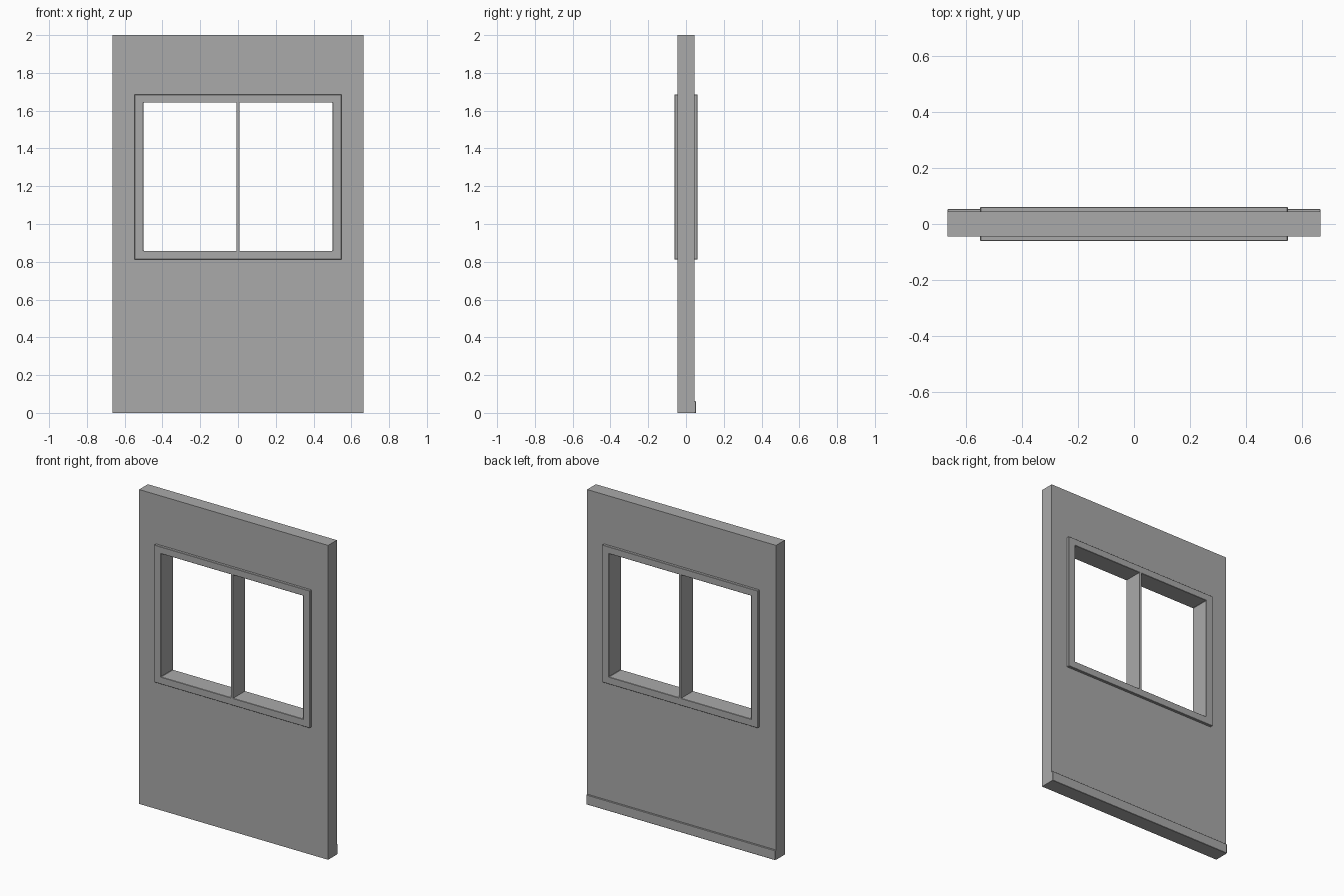
import bpy, bmesh

cube = bpy.data.objects.get("Cube")
if cube:
    bpy.data.objects.remove(cube, do_unlink=True)

grey = bpy.data.materials.new("plain grey")
grey.use_nodes = True
colour = (0.4, 0.4, 0.4, 1)
grey.diffuse_color = colour
grey.node_tree.nodes["Principled BSDF"].inputs["Base Color"].default_value = colour


def finish(name, bm, bevel=0):
    bmesh.ops.recalc_face_normals(bm, faces=bm.faces)
    mesh = bpy.data.meshes.new(name)
    bm.to_mesh(mesh)
    bm.free()
    mesh.materials.append(grey)
    obj = bpy.data.objects.new(name, mesh)
    bpy.context.collection.objects.link(obj)
    if bevel:
        mod = obj.modifiers.new("edge chamfer", "BEVEL")
        mod.width = bevel
        mod.segments = 1
        mod.limit_method = "ANGLE"
    return obj


def rect(half_width, bottom, top):
    return [(-half_width, bottom), (half_width, bottom),
            (half_width, top), (-half_width, top)]


def ring(name, outer, inner, depth, bevel=0):
    """Rectangular panel with a rectangular opening, centred on y = 0."""
    bm = bmesh.new()
    loops = [[bm.verts.new((x, y, z)) for x, z in shape]
             for shape, y in ((outer, -depth), (outer, depth),
                              (inner, depth), (inner, -depth))]
    for a, b in zip(loops, loops[1:] + loops[:1]):
        for i in range(4):
            j = (i + 1) % 4
            bm.faces.new((a[i], a[j], b[j], b[i]))
    return finish(name, bm, bevel)


def box(name, x, y0, y1, z0, z1, bevel=0):
    bm = bmesh.new()
    bmesh.ops.create_cube(bm, size=1)
    for v in bm.verts:
        v.co = (v.co.x * 2 * x, y1 if v.co.y > 0 else y0, z1 if v.co.z > 0 else z0)
    return finish(name, bm, bevel)


# Wall panel with the window opening
ring("wall_panel", rect(0.665, 0, 2), rect(0.52, 0.84, 1.66), 0.044)

# Window lining, proud of the wall on both sides
ring("window_frame", rect(0.548, 0.812, 1.686), rect(0.5, 0.858, 1.642), 0.061, 0.002)

# Central upright between the two lights
box("window_mullion", 0.008, -0.0605, 0.0605, 0.85, 1.65)

# Skirting board along the back
box("skirting_board", 0.665, 0.04, 0.053, 0, 0.062, 0.002)
